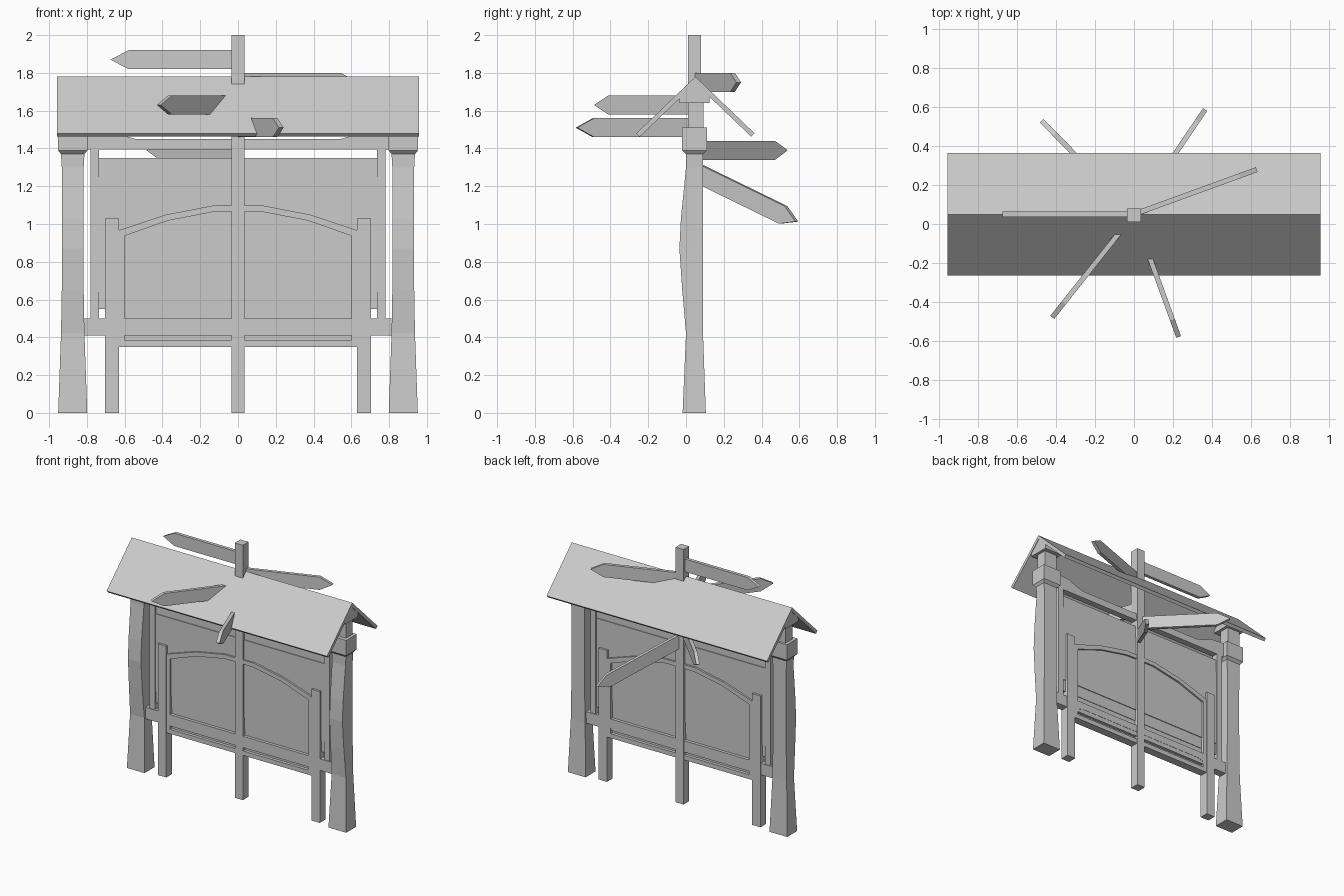
import bpy, bmesh
from math import radians
from mathutils import Matrix, Vector

if "Cube" in bpy.data.objects:
    bpy.data.objects.remove(bpy.data.objects["Cube"])

CY = 0.045  # depth of the common centre plane


def finish(name, bm, mirror=False):
    bmesh.ops.recalc_face_normals(bm, faces=bm.faces)
    me = bpy.data.meshes.new(name)
    bm.to_mesh(me)
    bm.free()
    ob = bpy.data.objects.new(name, me)
    bpy.context.collection.objects.link(ob)
    if mirror:
        ob.modifiers.new("mirror", 'MIRROR').use_axis[0] = True
    return ob


def add_prism(bm, pts, lo, hi, axis='y'):
    # profile points are (x, z) along y, or (y, z) along x
    def place(p, d):
        return (p[0], d, p[1]) if axis == 'y' else (d, p[0], p[1])
    a = [bm.verts.new(place(p, lo)) for p in pts]
    b = [bm.verts.new(place(p, hi)) for p in pts]
    bm.faces.new(a)
    bm.faces.new(b[::-1])
    for i in range(len(pts)):
        j = (i + 1) % len(pts)
        bm.faces.new((a[i], a[j], b[j], b[i]))


def slab(name, profiles, half, mirror=True):
    # flat pieces of equal thickness about the centre plane
    bm = bmesh.new()
    for pts in profiles:
        add_prism(bm, pts, CY - half, CY + half)
    return finish(name, bm, mirror)


def rect(x0, x1, z0, z1):
    return [(x0, z0), (x1, z0), (x1, z1), (x0, z1)]


# side posts: bowed loft with flared foot and capital
def side_posts():
    sections = [  # z, half width in x, front y, back y
        (0, .077, -.018, .105), (.42, .062, 0, .09), (.65, .058, -.02, .09),
        (.87, .056, -.035, .09), (1.03, .056, -.027, .09), (1.3, .058, 0, .09),
        (1.37, .062, 0, .09), (1.39, .078, -.02, .11), (1.51, .078, -.02, .11),
        (1.51, .055, .01, .093), (1.65, .055, .01, .093)]
    bm = bmesh.new()
    rings = []
    for z, w, y0, y1 in sections:
        rings.append([bm.verts.new((.875 + sx * w, y, z))
                      for sx, y in ((-1, y0), (1, y0), (1, y1), (-1, y1))])
    bm.faces.new(rings[0])
    bm.faces.new(rings[-1])
    for lo, hi in zip(rings, rings[1:]):
        for i in range(4):
            j = (i + 1) % 4
            bm.faces.new((lo[i], lo[j], hi[j], hi[i]))
    finish("side_posts", bm, True)


side_posts()

# gabled caps carrying the roof
bm = bmesh.new()
add_prism(bm, [(-.035, 1.64), (.125, 1.64), (.125, 1.675), (.05, 1.755), (-.035, 1.675)],
          .797, .953, 'x')
finish("post_caps", bm, True)

# pitched roof
bm = bmesh.new()
add_prism(bm, [(.05, 1.78), (-.263, 1.48), (-.245, 1.462), (.05, 1.745),
               (.345, 1.462), (.363, 1.48)], -.957, .957, 'x')
finish("roof", bm)

# centre signpost
slab("signpost", [rect(-.035, .035, 0, 2)], .035, False)

# cross beams between the side posts, upper one rising to braces at its ends
slab("lower_beam", [rect(-.83, .83, .41, .5)], .03, False)
slab("upper_beam", [[(-.83, 1.395), (.83, 1.395), (.83, 1.51), (.68, 1.5), (.6, 1.466),
                     (.54, 1.45), (-.54, 1.45), (-.6, 1.466), (-.68, 1.5),
                     (-.83, 1.51)]], .025, False)

# notice board: hanging stiles, backing board and raised panel
slab("board_stiles", [rect(.735, .782, .48, 1.41)], .025)
slab("board_back", [rect(-.74, .74, .55, 1.35)], .012, False)
slab("board_panel", [rect(-.735, .735, .64, 1.25)], .018, False)

# lower gate: legs, infill and arched frame
slab("gate_legs", [rect(.63, .703, 0, 1.03)], .035)
outer = [(.03, 1.098), (.13, 1.098), (.38, 1.05), (.635, .965)]
inner = [(.03, 1.066), (.13, 1.064), (.37, 1.018), (.6, .937)]
slab("gate_infill", [[(-x, z) for x, z in outer[::-1]] + outer + [(.635, .35), (-.635, .35)]],
     .008, False)
arch = [[inner[i], inner[i + 1], outer[i + 1], outer[i]] for i in range(3)]
slab("gate_frame", arch + [
    [(.6, .35), (.635, .35), (.635, .965), (.6, .937)],
    rect(.03, .6, .35, .385),
    [(.03, .445), (.55, .445), (.6, .43), (.6, .5), (.03, .5)]], .032)


# direction arrows around the signpost: heading, centre height, length, droop
def arrow(name, heading, z, length, droop=0, start=.03):
    bm = bmesh.new()
    e = length - .095
    add_prism(bm, [(start, -.05), (e, -.05), (length, 0), (e, .05), (start, .05)], -.013, .013)
    bm.transform(Matrix.Translation(Vector((0, .05, z)))
                 @ Matrix.Rotation(radians(heading), 4, 'Z')
                 @ Matrix.Rotation(radians(droop), 4, 'Y'))
    finish(name, bm)


arrow("arrow_left", 180, 1.87, .675)
arrow("arrow_right_back", 20, 1.75, .67)
arrow("arrow_left_front", -128.4, 1.63, .675)
arrow("arrow_right_front", -70, 1.51, .67)
arrow("arrow_left_back", 134.7, 1.39, .675)
arrow("arrow_drooping", 55.8, 1.275, .70, 22, .02)
